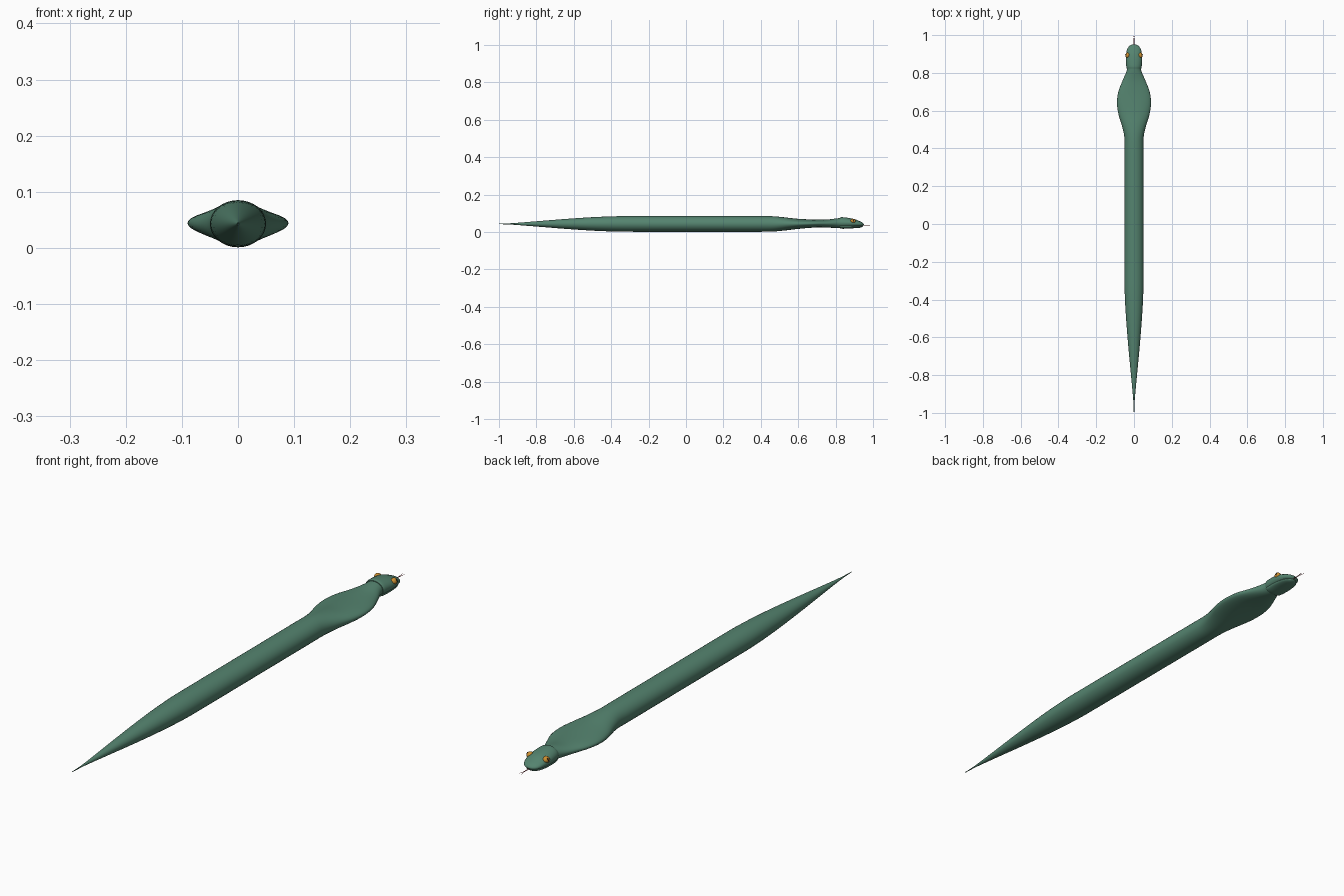
import bpy, bmesh, math
from mathutils import Vector

if "Cube" in bpy.data.objects:
    bpy.data.objects.remove(bpy.data.objects["Cube"])


def material(name, color):
    m = bpy.data.materials.new(name)
    m.diffuse_color = (*color, 1)
    m.use_nodes = True
    m.node_tree.nodes["Principled BSDF"].inputs["Base Color"].default_value = m.diffuse_color
    return m


GREEN = material("scale green", (0.09, 0.23, 0.16))
AMBER = material("eye amber", (0.6, 0.27, 0.03))
BLACK = material("pupil black", (0.01, 0.01, 0.01))
RED = material("tongue red", (0.3, 0.03, 0.04))


def finish(bm, name, mat, angle=50):
    bmesh.ops.recalc_face_normals(bm, faces=bm.faces[:])
    me = bpy.data.meshes.new(name)
    bm.to_mesh(me)
    bm.free()
    me.materials.append(mat)
    ob = bpy.data.objects.new(name, me)
    bpy.context.collection.objects.link(ob)
    bpy.ops.object.select_all(action='DESELECT')
    ob.select_set(True)
    bpy.context.view_layer.objects.active = ob
    bpy.ops.object.shade_smooth_by_angle(angle=math.radians(angle))
    return ob


def catmull(p, steps):
    """Smoothly resample a list of tuples."""
    p = [Vector(v) for v in p]
    out = []
    for i in range(len(p) - 1):
        a, b, c, d = p[max(i - 1, 0)], p[i], p[i + 1], p[min(i + 2, len(p) - 1)]
        for s in range(steps):
            t = s / steps
            out.append(0.5 * (2 * b + (c - a) * t + (2 * a - 5 * b + 4 * c - d) * t * t
                              + (3 * b - a - 3 * c + d) * t ** 3))
    return out + [p[-1]]


def loft(name, sections, mat, seg=32, steps=4):
    """Sections are (y, half width, half height, centre z)."""
    bm = bmesh.new()
    rings = []
    for y, w, h, z in catmull(sections_4(sections), steps):
        rings.append([bm.verts.new((w * math.cos(2 * math.pi * k / seg), y,
                                    z + h * math.sin(2 * math.pi * k / seg))) for k in range(seg)])
    for a, b in zip(rings, rings[1:]):
        for k in range(seg):
            n = (k + 1) % seg
            bm.faces.new((a[k], a[n], b[n], b[k]))
    bm.faces.new(rings[0])
    bm.faces.new(rings[-1])
    return finish(bm, name, mat)


def sections_4(s):
    return [tuple(v) for v in s]


def ball(name, loc, scale, mat):
    bm = bmesh.new()
    bmesh.ops.create_uvsphere(bm, u_segments=20, v_segments=12, radius=1)
    for v in bm.verts:
        v.co = Vector([c * s for c, s in zip(v.co, scale)]) + Vector(loc)
    return finish(bm, name, mat)


# body with tapering tail and flattened hood
loft("body", [
    (-1.0, 0.0012, 0.0012, 0.043), (-0.93, 0.004, 0.004, 0.043), (-0.8, 0.016, 0.014, 0.043),
    (-0.65, 0.030, 0.026, 0.043), (-0.5, 0.042, 0.036, 0.043), (-0.37, 0.049, 0.041, 0.043),
    (-0.25, 0.05, 0.042, 0.043), (0.1, 0.05, 0.042, 0.043), (0.38, 0.05, 0.042, 0.043),
    (0.46, 0.051, 0.041, 0.043), (0.52, 0.064, 0.036, 0.043), (0.58, 0.082, 0.029, 0.043),
    (0.64, 0.09, 0.024, 0.044), (0.70, 0.083, 0.021, 0.045), (0.76, 0.060, 0.022, 0.045),
    (0.81, 0.039, 0.026, 0.047), (0.84, 0.034, 0.027, 0.048)], GREEN)

# upper head and lower jaw
loft("head", [
    (0.823, 0.038, 0.028, 0.049), (0.835, 0.041, 0.030, 0.049), (0.87, 0.0435, 0.027, 0.048),
    (0.90, 0.042, 0.023, 0.046), (0.925, 0.036, 0.016, 0.043), (0.940, 0.027, 0.011, 0.041),
    (0.948, 0.015, 0.006, 0.040), (0.951, 0.003, 0.001, 0.040)], GREEN)
loft("lower_jaw", [
    (0.823, 0.034, 0.014, 0.033), (0.84, 0.037, 0.015, 0.032), (0.88, 0.038, 0.012, 0.031),
    (0.915, 0.033, 0.009, 0.030), (0.933, 0.024, 0.007, 0.030), (0.943, 0.010, 0.004, 0.031),
    (0.945, 0.002, 0.001, 0.031)], GREEN)
ball("mouth_lining", (0, 0.92, 0.0345), (0.026, 0.025, 0.004), RED)

# eyes with slit pupils
for side, s in (("left", -1), ("right", 1)):
    ball(side + "_eye", (s * 0.034, 0.893, 0.058), (0.012, 0.014, 0.012), AMBER)
    ball(side + "_pupil", (s * 0.0415, 0.896, 0.0595), (0.005, 0.003, 0.008), BLACK)

# forked tongue
loft("tongue", [(0.92, 0.0025, 0.001, 0.035), (0.95, 0.0022, 0.001, 0.035),
                (0.98, 0.002, 0.001, 0.035)], RED, seg=8, steps=1)
for side, s in (("left", -1), ("right", 1)):
    fork = loft(side + "_tongue_fork", [(0, 0.0012, 0.001, 0), (0.022, 0.0004, 0.0004, 0)],
                RED, seg=8, steps=1)
    fork.location = (s * 0.001, 0.9785, 0.035)
    fork.rotation_euler.z = -s * 0.2
